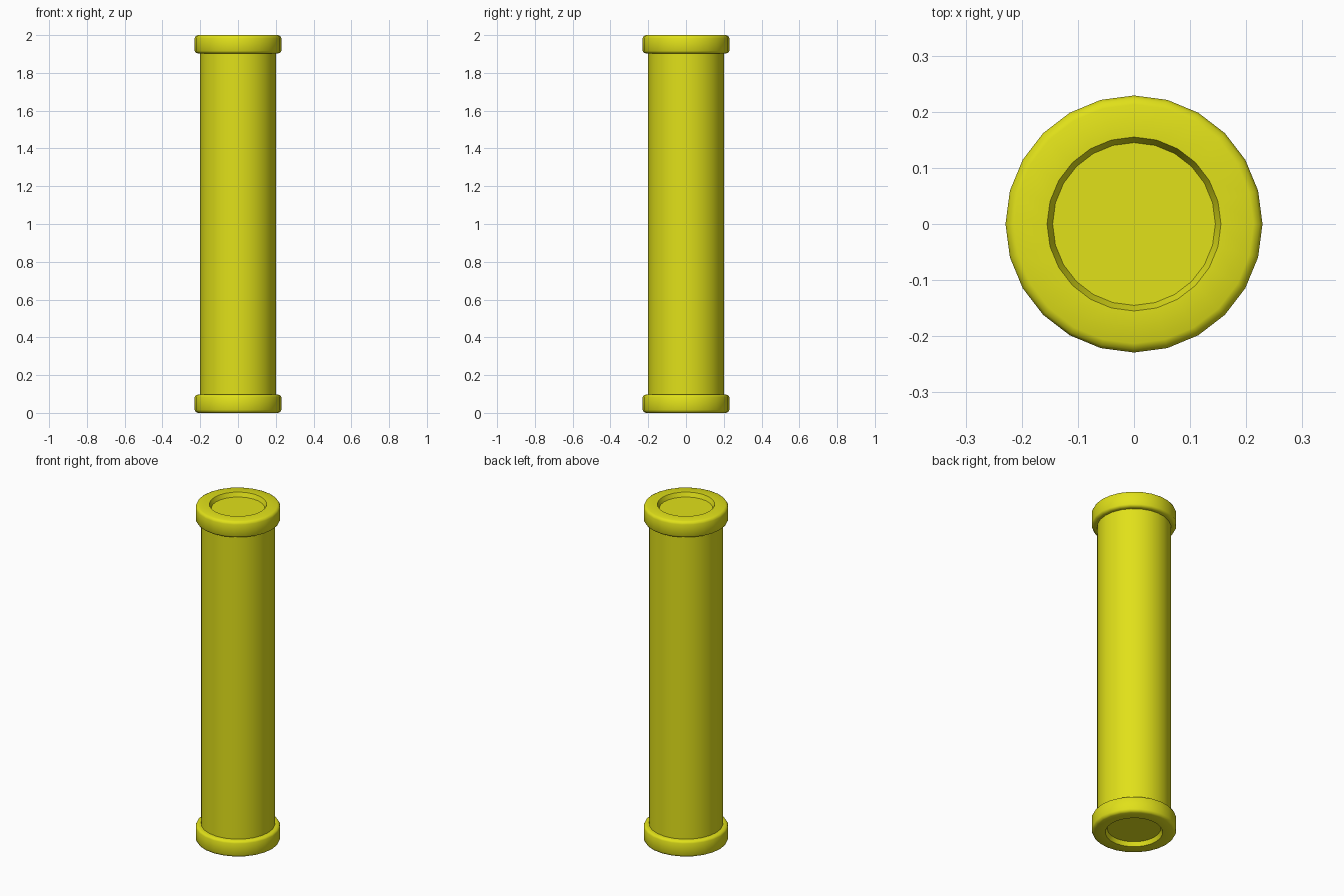
import bpy, bmesh, math

if "Cube" in bpy.data.objects:
    bpy.data.objects.remove(bpy.data.objects["Cube"])

SIDES = 24
mat = bpy.data.materials.new("yellow")
mat.diffuse_color = (0.75, 0.75, 0.01, 1)
mat.use_nodes = True
mat.node_tree.nodes["Principled BSDF"].inputs["Base Color"].default_value = mat.diffuse_color


def lathe(name, profile, cap=False):
    """Revolve (radius, z) points round z; the profile is a closed ring unless capped."""
    bm = bmesh.new()
    rings = [[bm.verts.new((r * math.cos(a), r * math.sin(a), z))
              for a in (2 * math.pi * i / SIDES for i in range(SIDES))]
             for r, z in profile]
    for a, b in zip(rings, rings[1:]):
        for i in range(SIDES):
            j = (i + 1) % SIDES
            bm.faces.new((a[i], a[j], b[j], b[i]))
    if cap:
        bm.faces.new(rings[0])
        bm.faces.new(rings[-1])
    bmesh.ops.recalc_face_normals(bm, faces=bm.faces)
    mesh = bpy.data.meshes.new(name)
    bm.to_mesh(mesh)
    bm.free()
    mesh.materials.append(mat)
    obj = bpy.data.objects.new(name, mesh)
    bpy.context.collection.objects.link(obj)
    bpy.ops.object.select_all(action='DESELECT')
    obj.select_set(True)
    bpy.context.view_layer.objects.active = obj
    bpy.ops.object.shade_smooth_by_angle(angle=math.radians(50))
    return obj


# One end of the pipe: recessed disc, rounded collar, then the shaft start
end = [(0.145, 0.025), (0.155, 0.0), (0.213, 0.0), (0.224, 0.005), (0.229, 0.016),
       (0.229, 0.084), (0.224, 0.093), (0.213, 0.097), (0.2, 0.097)]

# Whole pipe, with the end mirrored at the top
lathe("pipe", end + [(r, 2 - z) for r, z in reversed(end)], cap=True)
